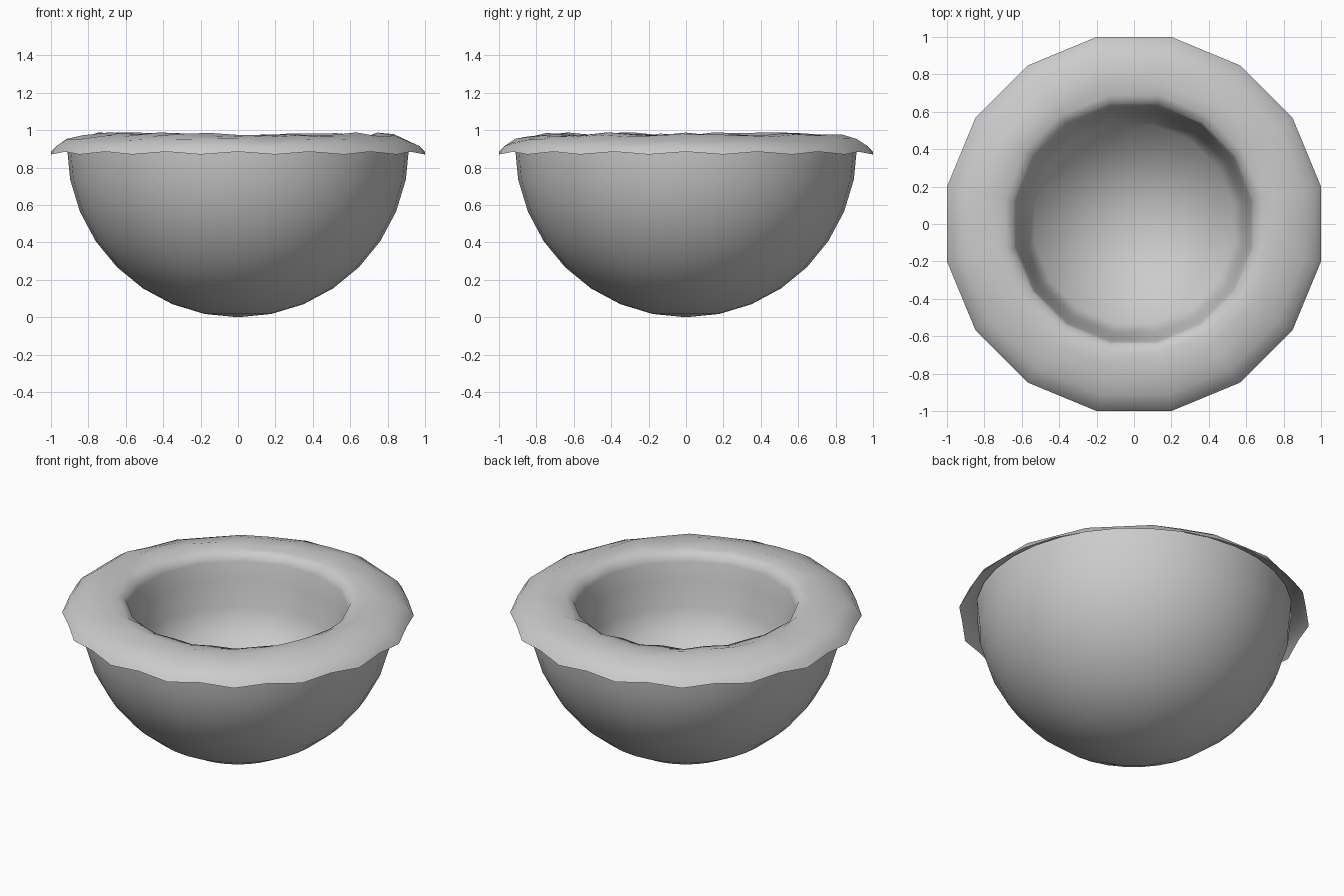
import bpy, math, random

if "Cube" in bpy.data.objects:
    bpy.data.objects.remove(bpy.data.objects["Cube"])

random.seed(4)
SEG = 32


def lathe(name, profile, faceted=False, ripple=None, close=False):
    """Spin (radius, z) points around z; faceted gives a 16-sided outline."""
    verts, faces = [], []
    for j, (r, z) in enumerate(profile):
        for i in range(SEG):
            a = 2 * math.pi * i / SEG
            rr, zz = r, z
            if faceted and i % 2 == 0:
                rr *= math.cos(math.pi / 16)
            if ripple:
                zz += ripple(j, i)
            verts.append((rr * math.cos(a), rr * math.sin(a), zz))
    for j in range(len(profile) - 1):
        for i in range(SEG):
            k = (i + 1) % SEG
            faces.append((j * SEG + i, j * SEG + k, (j + 1) * SEG + k, (j + 1) * SEG + i))
    # Triangle fan closing the last ring at the centre
    if close is not False:
        tip = len(verts)
        verts.append((0, 0, close))
        base = (len(profile) - 1) * SEG
        for i in range(SEG):
            faces.append((base + i, base + (i + 1) % SEG, tip))
    mesh = bpy.data.meshes.new(name)
    mesh.from_pydata(verts, [], faces)
    ob = bpy.data.objects.new(name, mesh)
    bpy.context.collection.objects.link(ob)
    bpy.ops.object.select_all(action='DESELECT')
    ob.select_set(True)
    bpy.context.view_layer.objects.active = ob
    bpy.ops.object.shade_smooth_by_angle(angle=math.radians(75))
    return ob


# Outer bowl: half sphere, rings from bottom to top
R = 0.915
bowl = [(R * math.sin(t), R - R * math.cos(t))
        for t in (math.radians(11.25 * k) for k in range(8, 0, -1))]
outer = lathe("bowl_shell", [(R, 0.935)] + bowl, close=0.0)
outer.data.flip_normals()

# Thin overhanging rim that rolls over into the hollow
rim = [(1.02, 0.87), (0.99, 0.915), (0.93, 0.945), (0.85, 0.968),
       (0.76, 0.977), (0.70, 0.97), (0.655, 0.95), (0.64, 0.91), (0.62, 0.80),
       (0.59, 0.64), (0.54, 0.48)]


def ripple(j, i):
    if j == 0:
        return 0.015 if i % 2 == 0 else 0.0
    if 2 <= j <= 6:
        return random.uniform(-0.008, 0.012)
    return 0.0


lathe("rim_and_hollow", rim, faceted=True, ripple=ripple, close=0.24)
